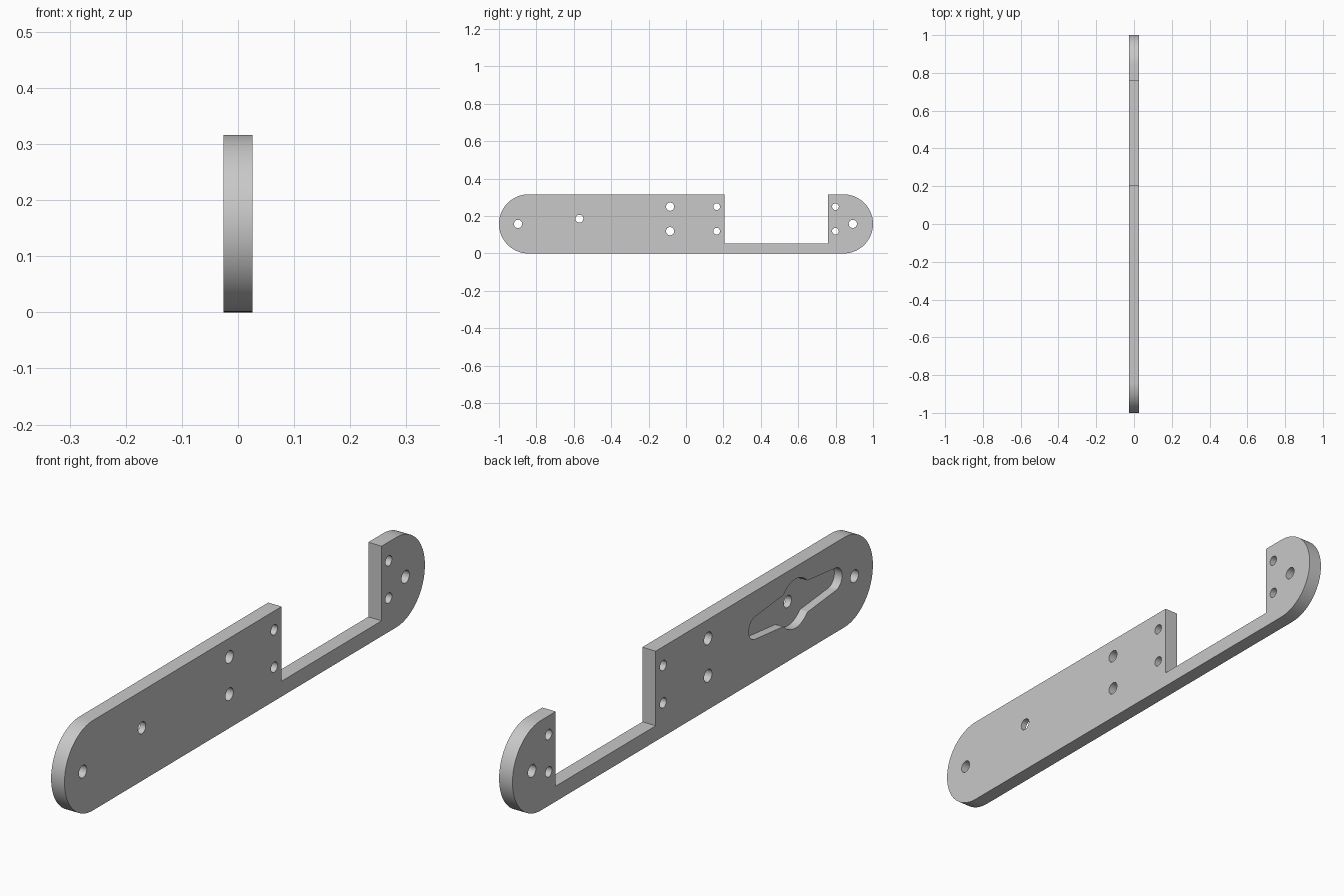
import bpy, bmesh, math

if "Cube" in bpy.data.objects:
    bpy.data.objects.remove(bpy.data.objects["Cube"])

HALF_T = 0.026      # half thickness of the plate
R = 0.158           # end radius, half of the height


def prism(name, outlines, x0, x1):
    """Extrude closed (y, z) outlines along x into one object."""
    bm = bmesh.new()
    for pts in outlines:
        face = bm.faces.new([bm.verts.new((x0, y, z)) for y, z in pts])
        ext = bmesh.ops.extrude_face_region(bm, geom=[face])
        verts = [g for g in ext["geom"] if isinstance(g, bmesh.types.BMVert)]
        bmesh.ops.translate(bm, verts=verts, vec=(x1 - x0, 0, 0))
    bmesh.ops.recalc_face_normals(bm, faces=bm.faces)
    mesh = bpy.data.meshes.new(name)
    bm.to_mesh(mesh)
    bm.free()
    ob = bpy.data.objects.new(name, mesh)
    bpy.context.collection.objects.link(ob)
    return ob


def arc(cy, cz, r, a0, a1, n):
    angles = [math.radians(a0 + (a1 - a0) * i / n) for i in range(n + 1)]
    return [(cy + r * math.cos(a), cz + r * math.sin(a)) for a in angles]


def cut(target, cutter):
    mod = target.modifiers.new("cut", "BOOLEAN")
    mod.operation = "DIFFERENCE"
    mod.solver = "EXACT"
    mod.object = cutter
    bpy.context.view_layer.objects.active = target
    bpy.ops.object.modifier_apply(modifier=mod.name)
    bpy.data.objects.remove(cutter)


# Plate: rounded ends with a deep rectangular notch in the top edge
outline = arc(-1 + R, R, R, 90, 270, 40) + arc(1 - R, R, R, -90, 90, 40)
outline += [(0.76, 2 * R), (0.76, 0.054), (0.205, 0.054), (0.205, 2 * R)]
plate = prism("mounting_plate", [outline], -HALF_T, HALF_T)

# Pocket on the left face: round hub with two tapering round-ended arms
PY, PZ, HUB, TIP, REACH = -0.57, 0.187, 0.086, 0.04, 0.219


def half_width(t):
    t = abs(t)
    if t <= REACH:
        arm = 0.062 - 0.022 * t / REACH
    else:
        arm = math.sqrt(max(TIP ** 2 - (t - REACH) ** 2, 0))
    return max(arm, math.sqrt(max(HUB ** 2 - t ** 2, 0)))


tip = [REACH + TIP * math.sin(math.radians(a)) for a in range(0, 90, 9)]
hub = [HUB * math.sin(math.radians(a)) for a in range(4, 53, 6)]
steps = sorted([-t for t in tip + hub] + [0] + hub + tip)
upper = [(PY + t, PZ + half_width(t)) for t in steps]
lower = [(PY + t, PZ - half_width(t)) for t in reversed(steps)]
end = REACH + TIP
pocket = upper + [(PY + end, PZ)] + lower + [(PY - end, PZ)]
cut(plate, prism("pocket_cutter", [pocket], -0.1, 0.004))

# Screw holes through the plate: (y, z, radius)
holes = [(-0.898, R, 0.022), (-0.57, 0.186, 0.021), (0.892, R, 0.022)]
for y, r in ((-0.085, 0.022), (0.164, 0.018), (0.799, 0.018)):
    holes += [(y, z, r) for z in (0.119, 0.25)]
circles = [arc(y, z, r, 0, 345, 23) for y, z, r in holes]
cut(plate, prism("hole_cutter", circles, -0.1, 0.1))

# Material and shading
grey = bpy.data.materials.new("light_grey")
grey.diffuse_color = (0.58, 0.58, 0.58, 1)
grey.use_nodes = True
grey.node_tree.nodes["Principled BSDF"].inputs["Base Color"].default_value = grey.diffuse_color
plate.data.materials.clear()
plate.data.materials.append(grey)
plate.select_set(True)
bpy.context.view_layer.objects.active = plate
bpy.ops.object.shade_smooth_by_angle(angle=math.radians(30))
